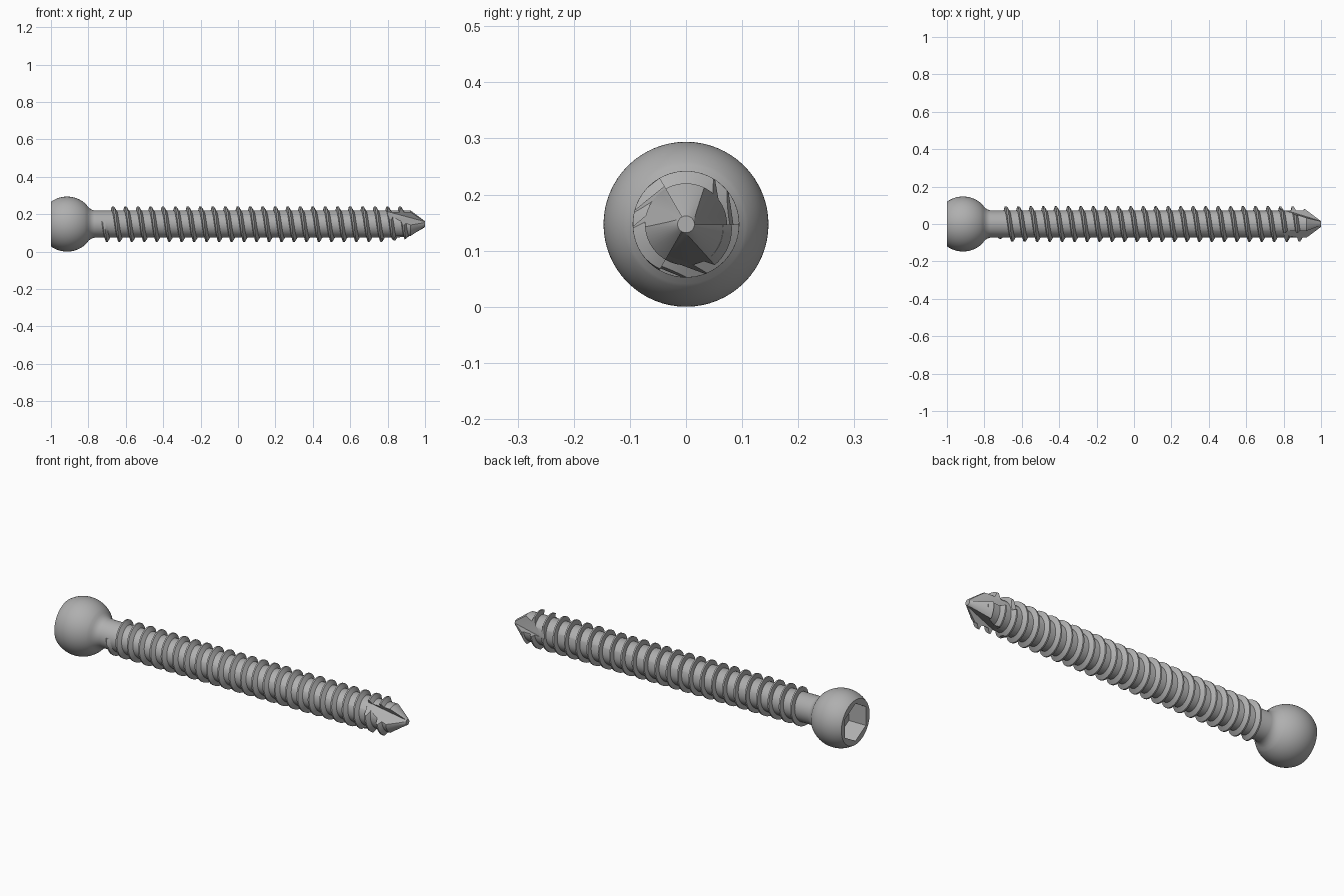
import bpy, bmesh, math
from mathutils import Vector

if "Cube" in bpy.data.objects:
    bpy.data.objects.remove(bpy.data.objects["Cube"])

AXIS_Z = 0.147        # height of the long axis, equal to the head radius
HEAD_R, HEAD_X = 0.147, -0.914
CORE_R, CREST_R, TIP_R = 0.073, 0.095, 0.015
PITCH = 0.0667
SEGS = 64

steel = bpy.data.materials.new("steel grey")
steel.use_nodes = True
steel.diffuse_color = (0.43, 0.43, 0.43, 1)
steel.node_tree.nodes["Principled BSDF"].inputs["Base Color"].default_value = (0.43, 0.43, 0.43, 1)


def polar(x, r, a):
    return Vector((x, r * math.cos(a), AXIS_Z + r * math.sin(a)))


def loft(name, rings):
    """Closed solid skinned over a list of rings with equal point counts."""
    bm = bmesh.new()
    rows = [[bm.verts.new(p) for p in ring] for ring in rings]
    n = len(rows[0])
    for a, b in zip(rows, rows[1:]):
        for i in range(n):
            j = (i + 1) % n
            bm.faces.new((a[i], a[j], b[j], b[i]))
    bm.faces.new(rows[0])
    bm.faces.new(rows[-1])
    bmesh.ops.recalc_face_normals(bm, faces=bm.faces)
    mesh = bpy.data.meshes.new(name)
    bm.to_mesh(mesh)
    bm.free()
    mesh.materials.append(steel)
    obj = bpy.data.objects.new(name, mesh)
    bpy.context.collection.objects.link(obj)
    return obj


def activate(obj):
    bpy.ops.object.select_all(action='DESELECT')
    obj.select_set(True)
    bpy.context.view_layer.objects.active = obj


def cut(obj, cutter):
    activate(obj)
    mod = obj.modifiers.new("cut", 'BOOLEAN')
    mod.operation = 'DIFFERENCE'
    mod.solver = 'EXACT'
    mod.object = cutter
    bpy.ops.object.modifier_apply(modifier=mod.name)


def tip_limit(x):
    return TIP_R + 0.75 * (1 - x)


# Head and shaft: ball with a flat end, short neck fillet, core and conical tip
profile = []
start = -math.acos((-1 - HEAD_X) / HEAD_R)
end = -math.acos((-0.812 - HEAD_X) / HEAD_R)
for i in range(25):
    a = start + (end - start) * i / 24
    profile.append((HEAD_X + HEAD_R * math.cos(a), -HEAD_R * math.sin(a)))
profile += [(-0.803, 0.094), (-0.793, 0.084), (-0.782, 0.077), (-0.768, CORE_R)]
profile += [(1 - (CORE_R - TIP_R) / 0.75, CORE_R), (1, TIP_R)]
shaft = loft("head_and_shaft", [[polar(x, r, math.tau * k / SEGS) for k in range(SEGS)]
                                for x, r in profile])

# Thread: right-handed helical ridge, steep on the head side, trimmed by the tip cone
rings = []
first_x, last_x = -0.72, 0.925
steps = int((last_x - first_x) / PITCH * 48)
for i in range(steps + 1):
    x = first_x + (last_x - first_x) * i / steps
    a = math.pi / 2 + math.tau * (x + 0.668) / PITCH
    grow = min(1, 0.1 + i / 12)
    crest = CORE_R + (CREST_R - CORE_R) * grow
    section = [(-0.009, 0.064), (-0.009, CORE_R), (-0.004, crest),
               (0.004, crest), (0.017, CORE_R), (0.017, 0.064)]
    rings.append([polar(x + dx, min(r, tip_limit(x + dx) + 0.0005), a) for dx, r in section])
thread = loft("thread", rings)

# Hexagonal drive socket in the flat end of the head
hexagon = [math.pi / 2 + math.tau * k / 6 for k in range(6)]
socket = loft("socket_cutter", [[polar(x, 0.1, a) for a in hexagon] for x in (-1.05, -0.9)])
cut(shaft, socket)
cutters = [socket]


# Three cutting flutes: a radial wall and a sloping floor meeting on a slanted line
def flute_ring(x, turn):
    depth = TIP_R + (1 - x) * 0.31
    corners = [(depth, 0), (depth + 0.3, 0), (depth - 0.03, 0.3)]
    return [polar(x, math.hypot(y, z), math.atan2(z, y) + turn) for y, z in corners]


for k in range(3):
    flute = loft("flute_cutter", [flute_ring(x, math.tau * k / 3) for x in (0.7, 1.04)])
    cut(shaft, flute)
    cut(thread, flute)
    cutters.append(flute)

for cutter in cutters:
    bpy.data.objects.remove(cutter)

# Smooth round surfaces with crisp edges
for obj in (shaft, thread):
    activate(obj)
    bpy.ops.object.shade_smooth_by_angle(angle=math.radians(28))
